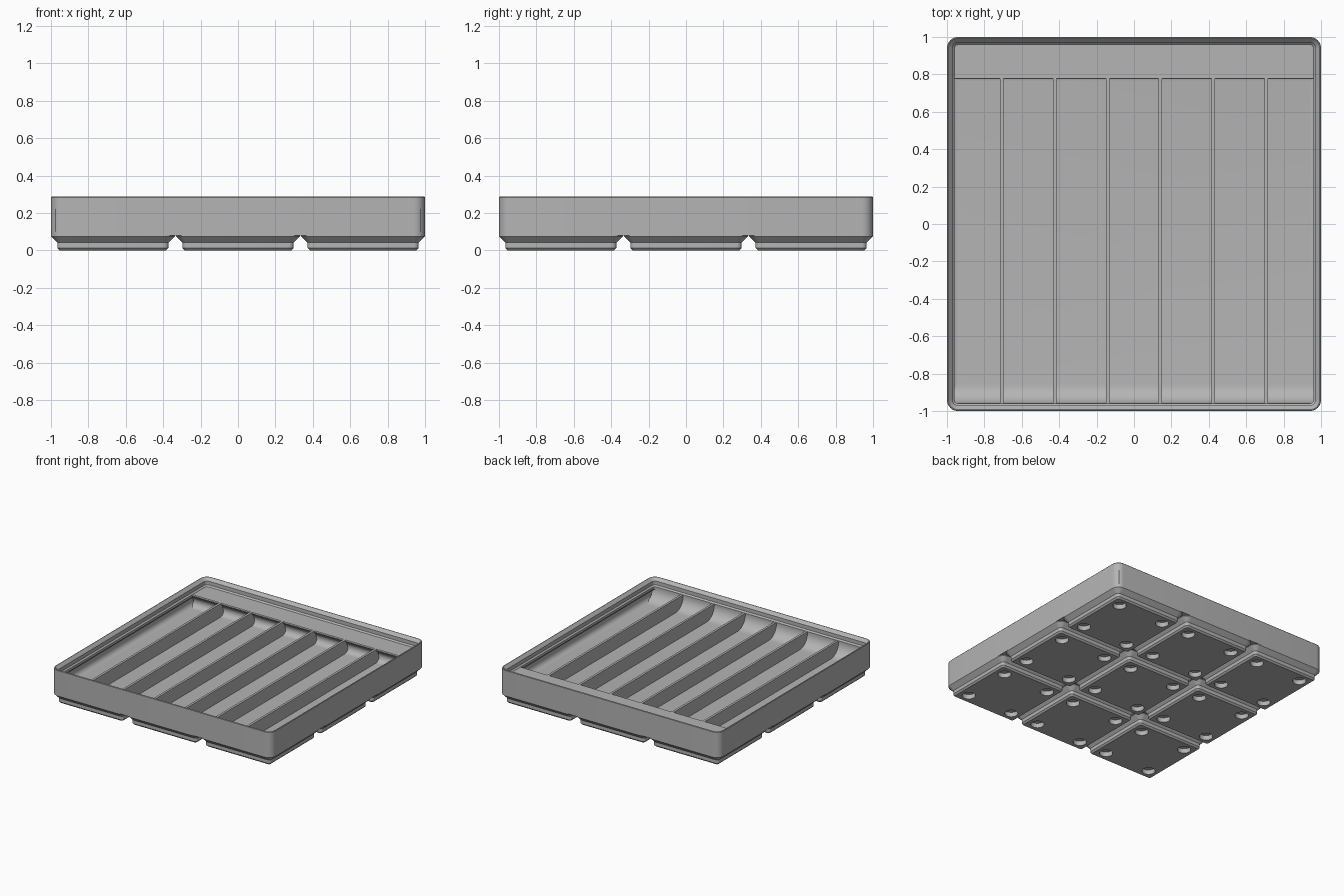
import bpy
import bmesh
from math import sin, cos, radians, pi

if "Cube" in bpy.data.objects:
    bpy.data.objects.remove(bpy.data.objects["Cube"], do_unlink=True)

GREY = (0.46, 0.46, 0.46, 1)
grey = bpy.data.materials.new("matte_grey")
grey.use_nodes = True
grey.diffuse_color = GREY
grey.node_tree.nodes["Principled BSDF"].inputs["Base Color"].default_value = GREY

FLOOR, SHELF, RIM = 0.112, 0.223, 0.288
LIP = 0.041      # inset of the stacking lip
WALL = 0.015     # wall thickness
PITCH = 0.669    # spacing of the feet


def finish(name, bm):
    """Turn a bmesh into a grey object with smooth curves and sharp edges."""
    bmesh.ops.recalc_face_normals(bm, faces=bm.faces)
    mesh = bpy.data.meshes.new(name)
    bm.to_mesh(mesh)
    bm.free()
    mesh.materials.append(grey)
    obj = bpy.data.objects.new(name, mesh)
    bpy.context.collection.objects.link(obj)
    smooth(obj)
    return obj


def smooth(obj):
    bpy.ops.object.select_all(action='DESELECT')
    obj.select_set(True)
    bpy.context.view_layer.objects.active = obj
    bpy.ops.object.shade_smooth_by_angle(angle=radians(30))


def rounded_square(half, r, steps=8):
    pts = []
    for k, (sx, sy) in enumerate([(1, 1), (-1, 1), (-1, -1), (1, -1)]):
        for i in range(steps + 1):
            a = (k + i / steps) * pi / 2
            pts.append((sx * (half - r) + r * cos(a), sy * (half - r) + r * sin(a)))
    return pts


def loft(name, rings):
    """Closed solid through rounded squares given as (half size, height, corner radius)."""
    bm = bmesh.new()
    loops = [[bm.verts.new((x, y, z)) for x, y in rounded_square(h, r)] for h, z, r in rings]
    for a, b in zip(loops, loops[1:]):
        for i in range(len(a)):
            j = (i + 1) % len(a)
            bm.faces.new((a[i], a[j], b[j], b[i]))
    bm.faces.new(loops[0])
    bm.faces.new(loops[-1])
    return finish(name, bm)


def extrude_x(name, profile, x0, x1):
    """Extrude a side profile of (y, z) points across the width."""
    bm = bmesh.new()
    face = bm.faces.new([bm.verts.new((x0, y, z)) for y, z in profile])
    out = bmesh.ops.extrude_face_region(bm, geom=[face])
    moved = [v for v in out["geom"] if isinstance(v, bmesh.types.BMVert)]
    bmesh.ops.translate(bm, vec=(x1 - x0, 0, 0), verts=moved)
    return finish(name, bm)


def arc(cy, cz, r, a0, a1, steps=10):
    angles = [radians(a0 + (a1 - a0) * i / steps) for i in range(steps + 1)]
    return [(cy + r * cos(a), cz + r * sin(a)) for a in angles]


# Tray shell: outer wall, stacking lip, lip support, inner wall, floor fillet
section = [(0, 0.08), (0, RIM - 0.004), (0.003, RIM), (0.007, RIM),
           (0.030, 0.264), (0.030, 0.234), (LIP, SHELF),
           (LIP, SHELF - 0.019), (WALL, SHELF - 0.045)]
section += [(WALL + 0.04 + y, z) for y, z in arc(0, FLOOR + 0.04, 0.04, 180, 270, 6)]
loft("tray_shell", [(1 - inset, z, max(0.06 - inset, 0.012)) for inset, z in section])

# Curved scoop along the front wall
scoop = [(-0.99, FLOOR - 0.01), (-0.99, SHELF), (LIP - 1, SHELF)]
scoop += arc(LIP - 0.9, FLOOR + 0.1, 0.1, 180, 270) + [(LIP - 0.9, FLOOR - 0.01)]
extrude_x("front_scoop", scoop, -0.975, 0.975)

# Label shelf along the back wall with a hollow underside
shelf = [(0.99, FLOOR - 0.01), (0.99, SHELF), (0.779, SHELF), (0.775, 0.215), (0.779, 0.205)]
shelf += arc(0.767, 0.157, 0.045, 52, -90) + [(0.767, FLOOR - 0.01)]
extrude_x("label_shelf", shelf, -0.975, 0.975)

# Six dividers making seven slots
for i in range(6):
    x = (i - 2.5) * 0.2825
    side = [(-0.97, FLOOR - 0.01), (-0.97, SHELF), (0.785, SHELF), (0.82, FLOOR - 0.01)]
    extrude_x(f"divider_{i + 1}", side, x - 0.0095, x + 0.0095)

# One stepped foot with four magnet sockets
foot = loft("foot", [(0.284, 0, 0.013), (0.2965, 0.0127, 0.0255),
                     (0.2965, 0.0414, 0.0255), (0.331, 0.0757, 0.06), (0.331, 0.082, 0.06)])
bm = bmesh.new()
for sx in (-1, 1):
    for sy in (-1, 1):
        made = bmesh.ops.create_cone(bm, cap_ends=True, segments=32,
                                     radius1=0.05, radius2=0.05, depth=0.076)
        bmesh.ops.translate(bm, vec=(sx * 0.207, sy * 0.207, 0), verts=made["verts"])
cutter = finish("socket_cutter", bm)
cutter.hide_render = True
cut = foot.modifiers.new("sockets", 'BOOLEAN')
cut.object = cutter
cut.solver = 'EXACT'
bpy.context.view_layer.update()
foot_mesh = bpy.data.meshes.new_from_object(
    foot.evaluated_get(bpy.context.evaluated_depsgraph_get()))
bpy.data.objects.remove(cutter, do_unlink=True)
bpy.data.objects.remove(foot, do_unlink=True)

# Nine feet in a grid
for row in (-1, 0, 1):
    for col in (-1, 0, 1):
        obj = bpy.data.objects.new(f"foot_{row + 2}_{col + 2}", foot_mesh)
        obj.location = (col * PITCH, row * PITCH, 0)
        bpy.context.collection.objects.link(obj)
smooth(obj)
